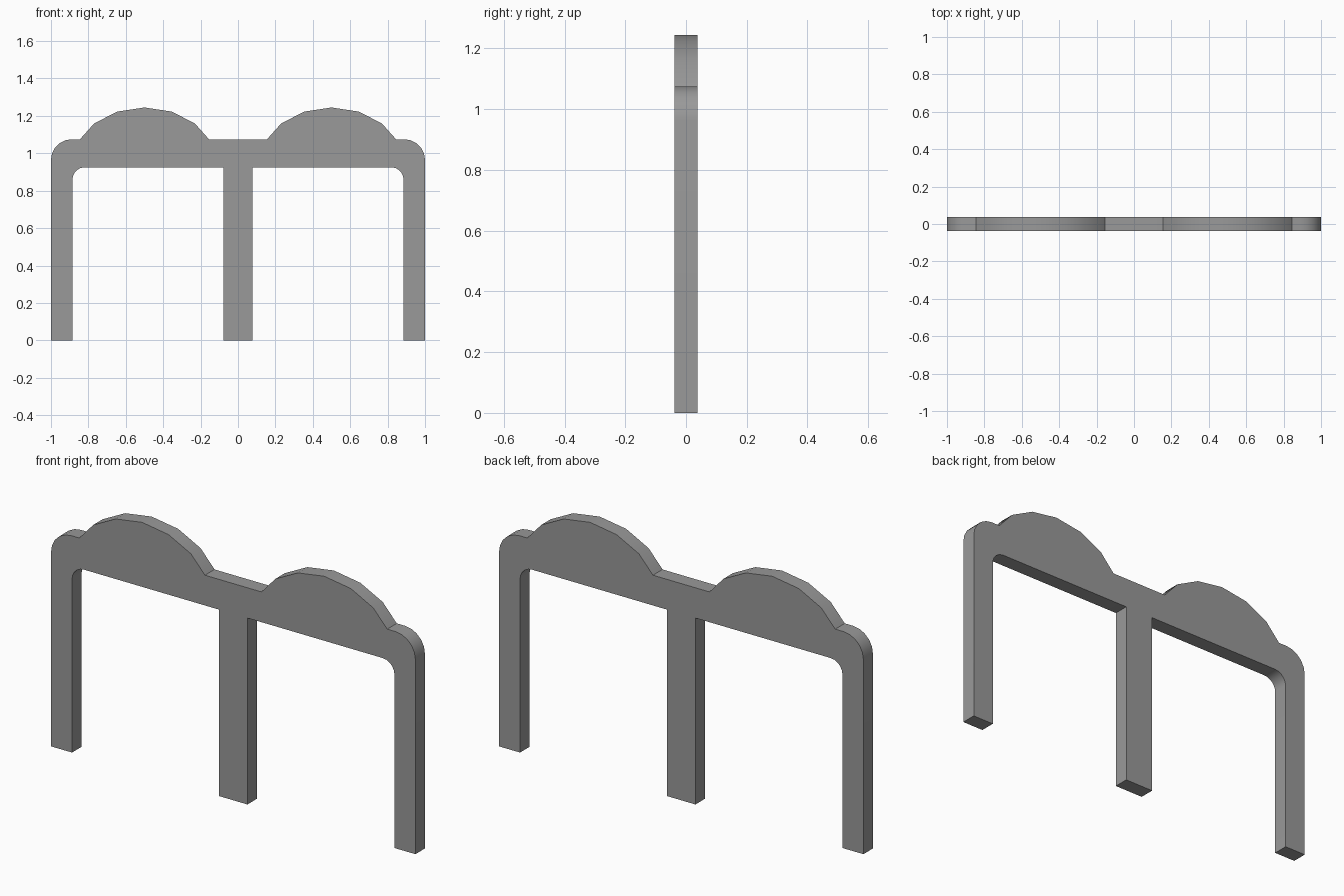
import bpy, bmesh
from math import sin, cos, pi, radians

if "Cube" in bpy.data.objects:
    bpy.data.objects.remove(bpy.data.objects["Cube"])

DEPTH = 0.075
BEAM_TOP, BEAM_LOW = 1.075, 0.925

# Dark grey metal
metal = bpy.data.materials.new("dark_grey")
metal.diffuse_color = (0.32, 0.32, 0.32, 1)
metal.use_nodes = True
metal.node_tree.nodes["Principled BSDF"].inputs["Base Color"].default_value = metal.diffuse_color


def arc(cx, cz, r, a0, a1, n):
    """Points on a circular arc, angles in degrees."""
    return [(cx + r * cos(radians(a0 + (a1 - a0) * i / n)),
             cz + r * sin(radians(a0 + (a1 - a0) * i / n))) for i in range(n + 1)]


def slab(name, pts):
    """Extrude an (x, z) outline through the depth, centred on y = 0."""
    bm = bmesh.new()
    face = bm.faces.new([bm.verts.new((x, -DEPTH / 2, z)) for x, z in pts])
    ext = bmesh.ops.extrude_face_region(bm, geom=[face], use_keep_orig=True)
    verts = [v for v in ext["geom"] if isinstance(v, bmesh.types.BMVert)]
    bmesh.ops.translate(bm, verts=verts, vec=(0, DEPTH, 0))
    bmesh.ops.recalc_face_normals(bm, faces=bm.faces)
    mesh = bpy.data.meshes.new(name)
    bm.to_mesh(mesh)
    bm.free()
    mesh.materials.append(metal)
    ob = bpy.data.objects.new(name, mesh)
    bpy.context.collection.objects.link(ob)
    bpy.ops.object.select_all(action='DESELECT')
    ob.select_set(True)
    bpy.context.view_layer.objects.active = ob
    bpy.ops.object.shade_smooth_by_angle(angle=radians(32))
    return ob


# Outer frame: two legs and a beam with rounded corners
R_OUT, R_IN, LEG_IN = 0.11, 0.065, 0.885
half = ([(LEG_IN, 0), (1, 0)]
        + arc(1 - R_OUT, BEAM_TOP - R_OUT, R_OUT, 0, 90, 5))
inner = arc(LEG_IN - R_IN, BEAM_LOW - R_IN, R_IN, 90, 0, 5)
right = inner + half
left = [(-x, z) for x, z in reversed(right)]
slab("outer_frame", right + left)

# Centre leg
slab("centre_leg", [(-0.078, 0), (0.078, 0), (0.078, BEAM_LOW), (-0.078, BEAM_LOW)])

# Two faceted arched crests on top of the beam
for side, label in ((-1, "left"), (1, "right")):
    crest = [(0.38 * cos(k * pi / 8), 0.955 + 0.29 * sin(k * pi / 8)) for k in range(2, 7)]
    outline = [(0.345, BEAM_TOP)] + crest + [(-0.345, BEAM_TOP)]
    slab(label + "_crest", [(x + 0.5 * side, z) for x, z in outline])
